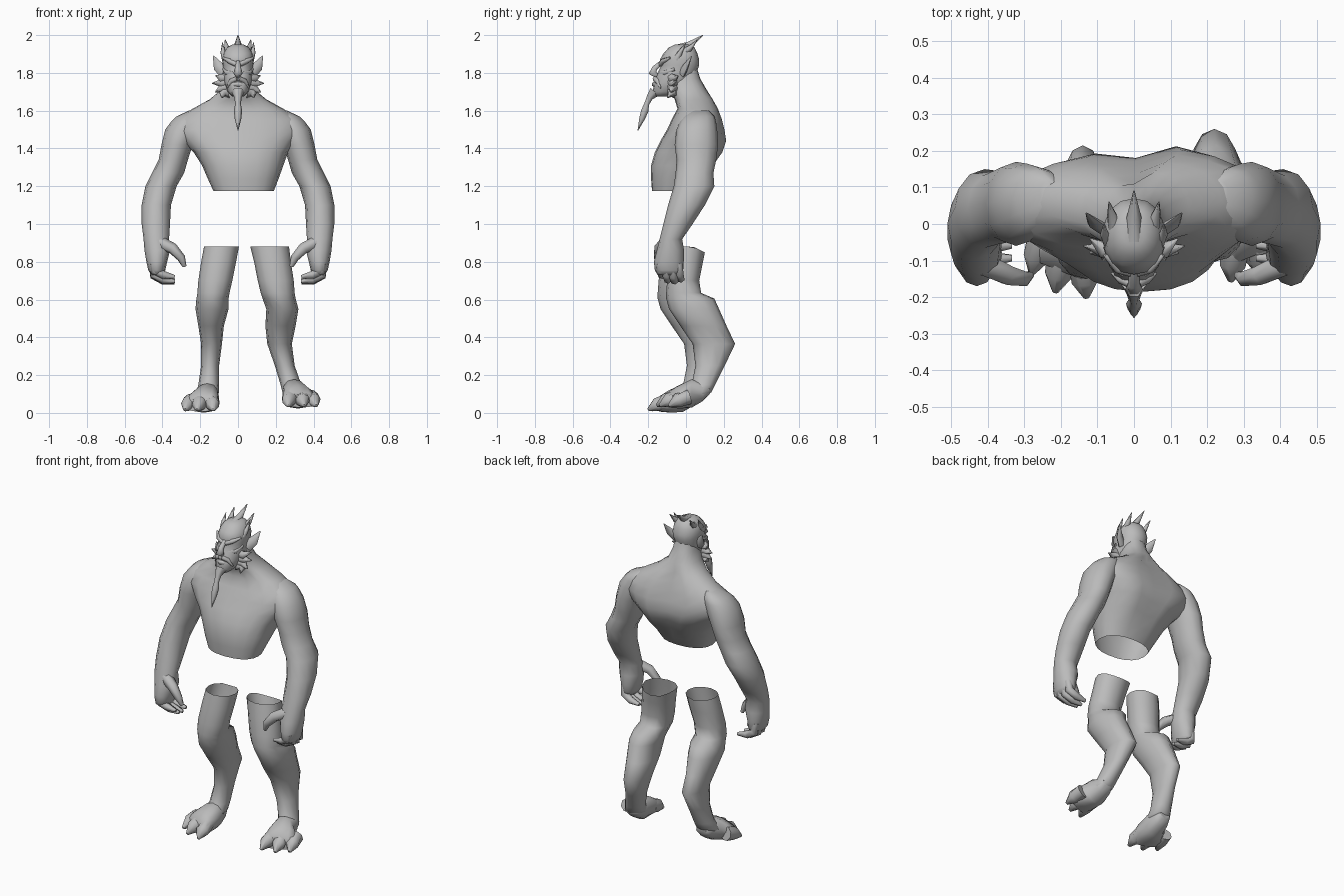
import bpy, bmesh, math
from mathutils import Vector

skin = bpy.data.materials.new("grey_skin")
skin.diffuse_color = (0.5, 0.5, 0.5, 1)


def finish(name, bm, angle=65):
    bmesh.ops.recalc_face_normals(bm, faces=bm.faces)
    me = bpy.data.meshes.new(name)
    bm.to_mesh(me)
    bm.free()
    me.materials.append(skin)
    ob = bpy.data.objects.new(name, me)
    bpy.context.collection.objects.link(ob)
    bpy.ops.object.select_all(action='DESELECT')
    ob.select_set(True)
    bpy.context.view_layer.objects.active = ob
    bpy.ops.object.shade_smooth_by_angle(angle=math.radians(angle))
    return ob


def skin_rings(bm, rings, cap0, cap1):
    n = len(rings[0])
    for a, b in zip(rings, rings[1:]):
        for i in range(n):
            j = (i + 1) % n
            bm.faces.new((a[i], a[j], b[j], b[i]))
    if cap0:
        bm.faces.new(rings[0])
    if cap1:
        bm.faces.new(rings[-1])


def loft(name, rows, axis='z', n=14, power=2.3, cap0=True, cap1=True, edit=None):
    """Each row: position on the axis, then min/max of the two other axes."""
    bm = bmesh.new()
    rings = []
    for t, a0, a1, b0, b1 in rows:
        ring = []
        for i in range(n):
            ang = 2 * math.pi * i / n
            c, s = math.cos(ang), math.sin(ang)
            u = math.copysign(abs(c) ** (2 / power), c)
            v = math.copysign(abs(s) ** (2 / power), s)
            a = (a0 + a1) / 2 + u * (a1 - a0) / 2
            b = (b0 + b1) / 2 + v * (b1 - b0) / 2
            co = Vector((a, b, t) if axis == 'z' else (a, t, b))
            ring.append(bm.verts.new(edit(co) if edit else co))
        rings.append(ring)
    skin_rings(bm, rings, cap0, cap1)
    return finish(name, bm)


def tube(name, pts, n=6, flat=1.0):
    """Tapered tube through (x, y, z, radius) points."""
    bm = bmesh.new()
    P = [Vector(p[:3]) for p in pts]
    rings = []
    for k, p in enumerate(P):
        d = (P[min(k + 1, len(P) - 1)] - P[max(k - 1, 0)]).normalized()
        side = d.cross(Vector((0, 1, 0.2))).normalized()
        up = side.cross(d)
        r = pts[k][3]
        rings.append([bm.verts.new(p + side * r * math.cos(2 * math.pi * i / n)
                      + up * r * flat * math.sin(2 * math.pi * i / n)) for i in range(n)])
    skin_rings(bm, rings, True, True)
    return finish(name, bm)


def both(name, pts, **kw):
    for s, label in ((1, "left"), (-1, "right")):
        tube(f"{label}_{name}", [(s * x, y, z, r) for x, y, z, r in pts], **kw)


# torso: open waist, hunched back, groove along the spine
def spine(co):
    if co.y > 0.1 and 1.25 < co.z < 1.66:
        co.y += max(-.01, min(.01, .1 * co.x))
        if abs(co.x) < 0.05:
            co.y -= 0.03
    return co


loft("torso", [
    (1.175, -.13, .19, -.18, .04), (1.24, -.16, .215, -.185, .085),
    (1.31, -.19, .24, -.185, .14), (1.38, -.235, .265, -.165, .19),
    (1.44, -.30, .31, -.135, .21), (1.50, -.35, .35, -.10, .20),
    (1.555, -.325, .325, -.075, .185), (1.61, -.24, .24, -.045, .165),
    (1.66, -.15, .15, -.06, .14), (1.71, -.09, .09, -.085, .11),
    (1.77, -.07, .07, -.09, .075), (1.82, -.06, .06, -.08, .06)],
    n=20, cap0=False, edit=spine)

# arms with shoulders and palms
ARM = [(1.60, .20, .26, .03, .12), (1.57, .19, .325, -.01, .15),
       (1.545, .19, .352, -.03, .158), (1.50, .20, .385, -.05, .165),
       (1.42, .24, .405, -.06, .17), (1.34, .265, .42, -.05, .16),
       (1.27, .285, .455, -.055, .145), (1.20, .325, .49, -.065, .15),
       (1.10, .355, .51, -.095, .10), (1.00, .36, .51, -.12, .035),
       (.92, .365, .50, -.14, -.02), (.86, .36, .495, -.155, -.01),
       (.80, .375, .485, -.17, -.012), (.755, .385, .475, -.165, -.015),
       (.73, .40, .46, -.15, -.03)]
for s, label in ((1, "left"), (-1, "right")):
    loft(f"{label}_arm", [(z, *sorted((s * a, s * b)), c, d) for z, a, b, c, d in ARM],
         n=12, power=2.05)

# curled fingers and thumbs
for i, y in enumerate((-.14, -.108, -.073, -.04)):
    dz = (.02, -.005, -.01, 0)[i]
    both(f"finger_{i + 1}", [(.445, y, .79, .024), (.442, y + .005, .735 + dz, .025),
                             (.395, y + .012, .71 + dz, .022), (.335, y + .015, .70 + dz, .010)])
both("thumb", [(.41, -.11, .90, .035), (.345, -.14, .87, .03),
               (.30, -.15, .82, .022), (.283, -.14, .775, .011)])


# legs: open tops lower at the back, backward-bending hocks
def slope(co):
    if co.z > .85:
        co.z -= .5 * max(0, co.y - .04)
    return co


DEPTH = [(.88, -.07, .10), (.80, -.085, .09), (.70, -.10, .07), (.635, -.105, .08),
         (.605, -.105, .15), (.55, -.09, .175), (.46, -.03, .215), (.365, .035, .26),
         (.25, .05, .205), (.15, .03, .155), (.11, .0, .135), (.085, -.02, .10)]
WIDTH = {"left": [(.065, .27), (.085, .28), (.105, .295), (.12, .30), (.13, .305), (.15, .32),
                  (.145, .305), (.155, .285), (.195, .30), (.225, .335), (.235, .35),
                  (.245, .35)],
         "right": [(-.18, .005), (-.195, -.01), (-.21, -.03), (-.215, -.045), (-.22, -.05),
                   (-.225, -.05), (-.21, -.075), (-.195, -.085), (-.195, -.10), (-.21, -.10),
                   (-.22, -.10), (-.22, -.11)]}
# feet: each row is y, inner x, outer x, bottom, top; outer toes sit further back
FOOT = [(.125, .26, .33, .09, .13), (.09, .245, .345, .055, .15), (.03, .235, .36, .02, .17),
        (-.05, .235, .40, .015, .14), (-.11, .24, .42, .02, .10)]
TOES = [(.275, .265, -.155), (.333, .35, -.14), (.385, .415, -.09)]
for label, s, dx, dy, dz in (("left", 1, 0, 0, .008), ("right", -1, .135, -.045, -.014)):
    def splay(co):
        if co.y < dy:
            co.y += .4 * max(0, s * (co.x - dx) - .27)
        return co

    loft(f"{label}_leg", [(z, a, b, c + dy, d + dy)
                          for (z, c, d), (a, b) in zip(DEPTH, WIDTH[label])],
         n=12, power=2.1, cap0=False, edit=slope)
    loft(f"{label}_foot", [(y + dy, *sorted((s * a + dx, s * b + dx)), c + dz, d + dz)
                           for y, a, b, c, d in FOOT], axis='y', n=12, edit=splay)
    for i, (x, tx, ty) in enumerate(TOES):
        sx = s * x + dx
        tube(f"{label}_toe_{i + 1}", [(sx, ty + .105 + dy, .075 + dz, .042),
                                      ((sx + s * tx + dx) / 2, ty + .045 + dy, .058 + dz, .038),
                                      (s * tx + dx, ty + dy, .03 + dz, .009)], n=8)

# head
loft("head", [(1.675, -.03, .03, -.165, -.07), (1.70, -.055, .055, -.178, -.03),
              (1.75, -.074, .074, -.165, .03), (1.80, -.08, .08, -.15, .055),
              (1.84, -.08, .08, -.13, .07), (1.87, -.085, .085, -.138, .07),
              (1.905, -.078, .078, -.118, .06), (1.935, -.058, .058, -.09, .045),
              (1.95, -.03, .03, -.06, .02)], n=16, power=2.2)
tube("nose", [(0, -.125, 1.86, .012), (0, -.165, 1.825, .017),
              (0, -.178, 1.80, .024), (0, -.155, 1.785, .014)])
tube("lower_lip", [(-.04, -.145, 1.735, .008), (0, -.168, 1.74, .014), (.04, -.145, 1.735, .008)])
both("brow", [(.008, -.132, 1.845, .014), (.045, -.122, 1.862, .014), (.08, -.085, 1.88, .006)])
both("cheekbone", [(.025, -.135, 1.80, .012), (.055, -.11, 1.80, .016), (.075, -.06, 1.82, .01)])
both("moustache", [(.005, -.165, 1.77, .013), (.035, -.15, 1.757, .014), (.06, -.135, 1.72, .004)])

# braided chin beard
tube("chin_beard", [(0, -.165, 1.70, .035), (0, -.192, 1.67, .02), (0, -.208, 1.635, .015),
                    (0, -.218, 1.60, .022), (0, -.232, 1.56, .018), (0, -.255, 1.495, .002)])

# ears, side whiskers and crown spikes
both("ear", [(.072, -.02, 1.80, .032), (.105, .0, 1.835, .028), (.13, .03, 1.89, .003)], flat=.5)
for i, (z, tx, ty, tz) in enumerate(((1.775, .12, -.04, 1.785), (1.75, .138, -.06, 1.745),
                                     (1.725, .122, -.08, 1.697), (1.70, .085, -.10, 1.667))):
    both(f"whisker_{i + 1}", [(.05, -.07, z, .034), (.085, -.07, z - .005, .024),
                              (tx, ty, tz, .002)])
tube("crown_spike", [(0, -.05, 1.925, .028), (0, .02, 1.95, .02), (0, .09, 2.0, .002)])
both("side_spike", [(.045, -.02, 1.905, .025), (.06, .02, 1.93, .015), (.068, .06, 1.975, .002)])
both("temple_spike", [(.065, -.05, 1.875, .022), (.08, -.03, 1.91, .013), (.082, .0, 1.96, .002)])
